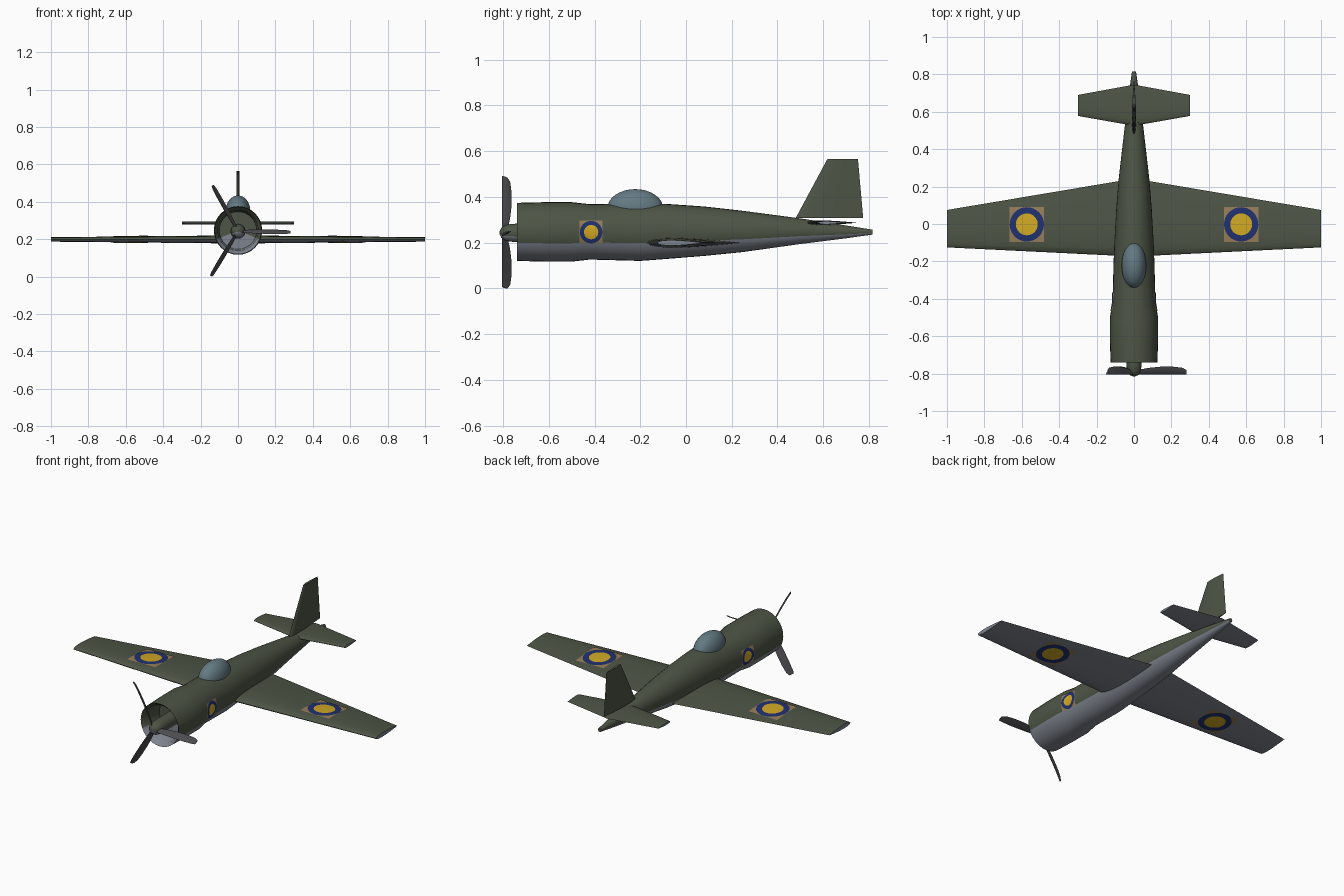
import bpy, bmesh
from math import sin, cos, pi, sqrt, radians
from mathutils import Matrix, Vector

cube = bpy.data.objects.get("Cube")
if cube:
    bpy.data.objects.remove(cube)


def material(name, r, g, b):
    m = bpy.data.materials.new(name)
    m.use_nodes = True
    m.diffuse_color = (r, g, b, 1)
    bsdf = m.node_tree.nodes["Principled BSDF"]
    bsdf.inputs["Base Color"].default_value = (r, g, b, 1)
    bsdf.inputs["Roughness"].default_value = 0.7
    return m


GREEN = material("olive_green", 0.075, 0.09, 0.06)
GREY = material("underside_grey", 0.21, 0.23, 0.27)
GLASS = material("canopy_blue_grey", 0.127, 0.195, 0.225)
BLADE = material("blade_grey", 0.075, 0.072, 0.08)
BLUE = material("roundel_blue", 0.014, 0.03, 0.156)
YELLOW = material("roundel_yellow", 0.63, 0.39, 0.018)
TAN = material("roundel_tan", 0.3, 0.205, 0.1)


def finish(name, bm, mats):
    me = bpy.data.meshes.new(name)
    bm.to_mesh(me)
    bm.free()
    for m in mats:
        me.materials.append(m)
    ob = bpy.data.objects.new(name, me)
    bpy.context.collection.objects.link(ob)
    bpy.ops.object.select_all(action="DESELECT")
    ob.select_set(True)
    bpy.context.view_layer.objects.active = ob
    bpy.ops.object.shade_smooth_by_angle(angle=radians(40))
    return ob


def loft(name, rings, mats, slot=lambda j: 0, cap_slot=0):
    """Skin closed rings of points; slot(j) picks the material along a ring."""
    bm = bmesh.new()
    rows = [[bm.verts.new(p) for p in ring] for ring in rings]
    n = len(rows[0])
    for a, b in zip(rows, rows[1:]):
        for j in range(n):
            k = (j + 1) % n
            bm.faces.new((a[j], a[k], b[k], b[j])).material_index = slot(j)
    for end in (rows[0], rows[-1]):
        bm.faces.new(end).material_index = cap_slot
    bmesh.ops.recalc_face_normals(bm, faces=bm.faces)
    return finish(name, bm, mats)


# Fuselage: elliptical sections (y, centre z, half width, half height)
SEG = 32
INNER = [(-0.6, 0.247, 0.03, 0.03), (-0.6, 0.247, 0.1, 0.1), (-0.72, 0.247, 0.108, 0.108)]
BODY = [(-0.74, 0.247, 0.125, 0.127), (-0.62, 0.247, 0.129, 0.13),
        (-0.5, 0.247, 0.129, 0.13), (-0.42, 0.247, 0.115, 0.121),
        (-0.2, 0.246, 0.109, 0.126), (-0.08, 0.249, 0.104, 0.12),
        (0.08, 0.25, 0.095, 0.108), (0.25, 0.249, 0.081, 0.09),
        (0.5, 0.25, 0.052, 0.056), (0.7, 0.247, 0.027, 0.028),
        (0.815, 0.246, 0.011, 0.011)]


def ellipse(y, z, rx, rz):
    return [(rx * cos(2 * pi * j / SEG), y, z + rz * sin(2 * pi * j / SEG)) for j in range(SEG)]


def lower_belly(j):
    return 1 if sin(2 * pi * (j + 0.5) / SEG) < -0.4 else 0


loft("fuselage", [ellipse(*s) for s in INNER + BODY], (GREEN, GREY), lower_belly)

# Propeller hub
HUB_Z = 0.243
hub = [(-0.815, 0.006), (-0.808, 0.022), (-0.79, 0.034), (-0.765, 0.039), (-0.735, 0.04), (-0.6, 0.04)]
loft("propeller_hub", [ellipse(y, HUB_Z, r, r) for y, r in hub], (GREEN, GREY), lower_belly)


# Flying surfaces
def half_thickness(c):
    return 5 * (0.2969 * sqrt(c) - 0.126 * c - 0.3516 * c**2 + 0.2843 * c**3 - 0.1016 * c**4)


N = 10


def airfoil(lead, trail, thick):
    """Outline as (y, offset), upper side first."""
    cs = [(1 - cos(pi * i / N)) / 2 for i in range(N + 1)]
    path = [(c, 1) for c in cs] + [(c, -1) for c in cs[-2:0:-1]]
    return [(lead + c * (trail - lead), s * thick * half_thickness(c)) for c, s in path]


def under(j):
    return 0 if j < N else 1


def flat_surface(name, z, root, tip, span):
    rings = [[(x, y, z + o) for y, o in airfoil(*sec)]
             for x, sec in ((-span, tip), (0, root), (span, tip))]
    loft(name, rings, (GREEN, GREY), under, 1)


WING_Z = 0.199
ROOT, TIP = (-0.174, 0.243, 0.044), (-0.125, 0.075, 0.024)
flat_surface("wing", WING_Z, ROOT, TIP, 1)
flat_surface("tailplane", 0.287, (0.525, 0.745, 0.02), (0.578, 0.69, 0.014), 0.3)

fin = [(0.308, (0.48, 0.775, 0.022)), (0.565, (0.618, 0.752, 0.014))]
loft("tail_fin", [[(o, y, z) for y, o in airfoil(*sec)] for z, sec in fin], (GREEN,))

# Propeller blades: (radius, chord depth)
blade = [(0.025, 0.026), (0.08, 0.036), (0.14, 0.042), (0.21, 0.042), (0.26, 0.036), (0.28, 0.024)]
for k in range(3):
    turn = Matrix.Translation((0, 0, HUB_Z)) @ Matrix.Rotation(-radians(120 * k - 1), 4, "Y")
    rings = []
    for r, d in blade:
        pitch = 0.55 * d
        lens = [(0, 0), (0.3, 0.004), (0.7, 0.003), (1, 0), (0.7, -0.002), (0.3, -0.002)]
        rings.append([turn @ Vector((r, -0.805 + s * d, (s - 0.5) * pitch + t)) for s, t in lens])
    loft(f"propeller_blade_{k + 1}", rings, (BLADE,))

# Canopy
bm = bmesh.new()
bmesh.ops.create_uvsphere(bm, u_segments=32, v_segments=16, radius=1)
bmesh.ops.transform(bm, verts=bm.verts, matrix=Matrix.Translation((0, -0.222, 0.35))
                    @ Matrix.Diagonal((0.066, 0.122, 0.084, 1)))
finish("canopy", bm, (GLASS,))


# Roundels: square decals laid onto a surface function
def roundel(name, size, place, outward):
    bm = bmesh.new()
    seg = 32
    rows = []
    for f in (0.2, 0.42, 0.63, 0.8, 0.985, None):
        row = []
        for j in range(seg):
            c, s = cos(2 * pi * j / seg), sin(2 * pi * j / seg)
            k = size * (f or 1 / max(abs(c), abs(s)))
            row.append(bm.verts.new(place(k * c, k * s)))
        rows.append(row)
    bm.faces.new(rows[0])
    for i in range(len(rows) - 1):
        for j in range(seg):
            k = (j + 1) % seg
            f = bm.faces.new((rows[i][j], rows[i][k], rows[i + 1][k], rows[i + 1][j]))
            f.material_index = 0 if i < 2 else 1 if i < 4 else 2
    bm.normal_update()
    for f in bm.faces:
        if f.normal.dot(outward) < 0:
            f.normal_flip()
    finish(name, bm, (YELLOW, BLUE, TAN))


def on_wing(side, up):
    def place(u, v):
        x, y = 0.573 + u, v - 0.002
        lead, trail, thick = (a + (b - a) * x for a, b in zip(ROOT, TIP))
        c = min(max((y - lead) / (trail - lead), 0), 1)
        return (side * x, y, WING_Z + up * (thick * half_thickness(c) + 0.003))
    return place


def on_body(side):
    def place(u, v):
        y, z = -0.415 + u, 0.246 + v
        a, b = next((a, b) for a, b in zip(BODY, BODY[1:]) if a[0] <= y <= b[0])
        t = (y - a[0]) / (b[0] - a[0])
        _, zc, rx, rz = (p + (q - p) * t for p, q in zip(a, b))
        return (side * (rx * sqrt(1 - ((z - zc) / rz) ** 2) + 0.003), y, z)
    return place


for side, label in ((1, "left"), (-1, "right")):
    roundel(f"{label}_wing_top_roundel", 0.093, on_wing(side, 1), Vector((0, 0, 1)))
    roundel(f"{label}_wing_bottom_roundel", 0.093, on_wing(side, -1), Vector((0, 0, -1)))
    roundel(f"{label}_fuselage_roundel", 0.05, on_body(side), Vector((side, 0, 0)))
